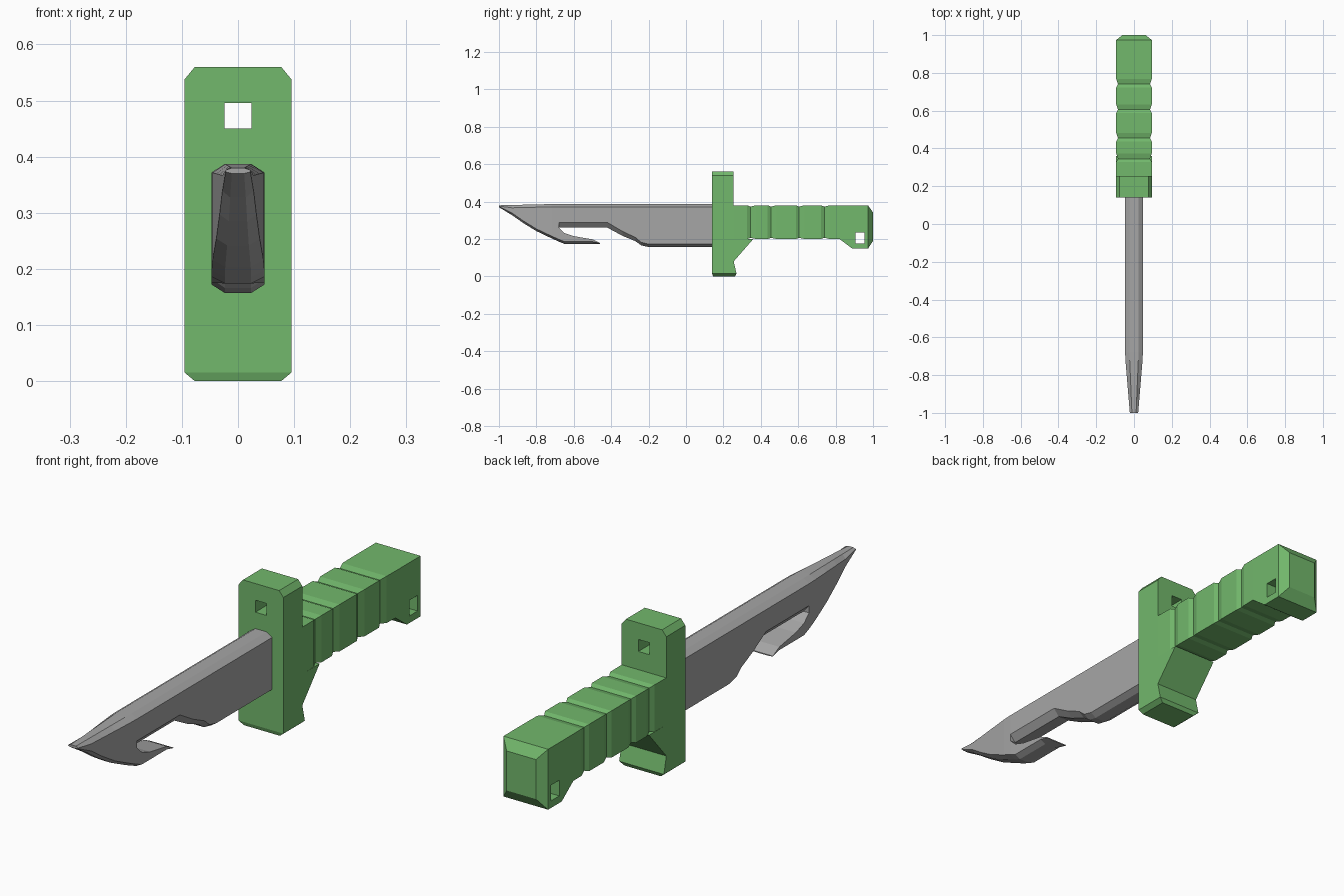
import bpy
import bmesh
from mathutils import Vector

old = bpy.data.objects.get("Cube")
if old:
    bpy.data.objects.remove(old, do_unlink=True)


def material(name, rgb):
    m = bpy.data.materials.new(name)
    m.use_nodes = True
    m.diffuse_color = (*rgb, 1)
    m.node_tree.nodes["Principled BSDF"].inputs["Base Color"].default_value = (*rgb, 1)
    return m


green = material("grip green", (0.17, 0.48, 0.15))
grey = material("blade grey", (0.38, 0.38, 0.38))


def loft(name, rings, mat):
    """Skin a list of equal-length rings and cap both ends."""
    bm = bmesh.new()
    rows = [[bm.verts.new(p) for p in ring] for ring in rings]
    for a, b in zip(rows, rows[1:]):
        for i in range(len(a)):
            j = (i + 1) % len(a)
            bm.faces.new((a[i], a[j], b[j], b[i]))
    bm.faces.new(rows[0])
    bm.faces.new(rows[-1])
    bmesh.ops.recalc_face_normals(bm, faces=bm.faces)
    mesh = bpy.data.meshes.new(name)
    bm.to_mesh(mesh)
    bm.free()
    mesh.materials.append(mat)
    obj = bpy.data.objects.new(name, mesh)
    bpy.context.collection.objects.link(obj)
    return obj


def cut_hole(obj, center, size):
    """Cut a rectangular through hole."""
    bpy.ops.mesh.primitive_cube_add(size=1, location=center)
    cutter = bpy.context.object
    cutter.scale = size
    cutter.hide_render = True
    mod = obj.modifiers.new("hole", "BOOLEAN")
    mod.operation = "DIFFERENCE"
    mod.solver = "EXACT"
    mod.object = cutter
    bpy.context.view_layer.objects.active = obj
    bpy.ops.object.modifier_apply(modifier=mod.name)
    bpy.data.objects.remove(cutter, do_unlink=True)


def blade_ring(y, lo, hi, top, bottom):
    """Eight-sided section that narrows towards the tip."""
    w = 0.047 - 0.025 * max(0, (-0.7 - y) / 0.3)
    n = w * 0.5
    return [Vector((x, y, z)) for x, z in (
        (-n, hi), (n, hi), (w, hi - top), (w, lo + bottom),
        (n, lo), (-n, lo), (-w, lo + bottom), (-w, hi - top))]


# Blade: tip, main body and the back-facing hook
tip = [(-1, .37), (-.93, .327), (-.87, .285), (-.8, .242), (-.72, .204), (-.68, .186)]
body = [(-.68, .26, .028), (-.42, .26, .028), (-.34, .217, .024), (-.27, .188, .02),
        (-.24, .166, .016), (-.2, .157, .015), (.16, .157, .015)]
hook = [(-.68, .186, .26), (-.65, .174, .232), (-.6, .174, .215),
        (-.5, .174, .198), (-.46, .174, .178)]


def spine(y):
    return 0.387 - 0.007 * max(0, (-0.7 - y) / 0.3)


loft("blade_tip", [blade_ring(y, z, spine(y), min(.015, (spine(y) - z) * .4),
                              min(.012, (spine(y) - z) * .3)) for y, z in tip], grey)
loft("blade_body", [blade_ring(y, z, spine(y), .015, b) for y, z, b in body], grey)
loft("blade_hook", [blade_ring(y, lo, hi, 0, min(.012, (hi - lo) * .5))
                    for y, lo, hi in hook], grey)


# Guard: rectangles stacked upwards (z, front y, back y, half width)
guard_rows = [(0, .145, .262, .077), (.015, .14, .27, .095), (.08, .14, .255, .095),
              (.2, .14, .36, .095), (.2, .14, .255, .095),
              (.538, .14, .255, .095), (.56, .14, .255, .077)]
guard = loft("guard", [[(-w, a, z), (w, a, z), (w, b, z), (-w, b, z)]
                       for z, a, b, w in guard_rows], green)
cut_hole(guard, (0, .2, .473), (.048, .4, .046))

# Handle: rectangles stacked backwards with finger grooves and a pommel
handle_rows = [(.25, .2, .38, .095)]
for y in (.345, .455, .605, .74):
    handle_rows += [(y - .018, .2, .38, .094), (y, .206, .373, .085),
                    (y + .028, .2, .38, .094)]
handle_rows += [(.82, .2, .38, .095), (.89, .148, .38, .095),
                (.973, .148, .38, .095), (1, .19, .342, .062)]
handle = loft("handle", [[(-w, y, lo), (w, y, lo), (w, y, hi), (-w, y, hi)]
                         for y, lo, hi, w in handle_rows], green)
cut_hole(handle, (0, .93, .205), (.4, .05, .06))
